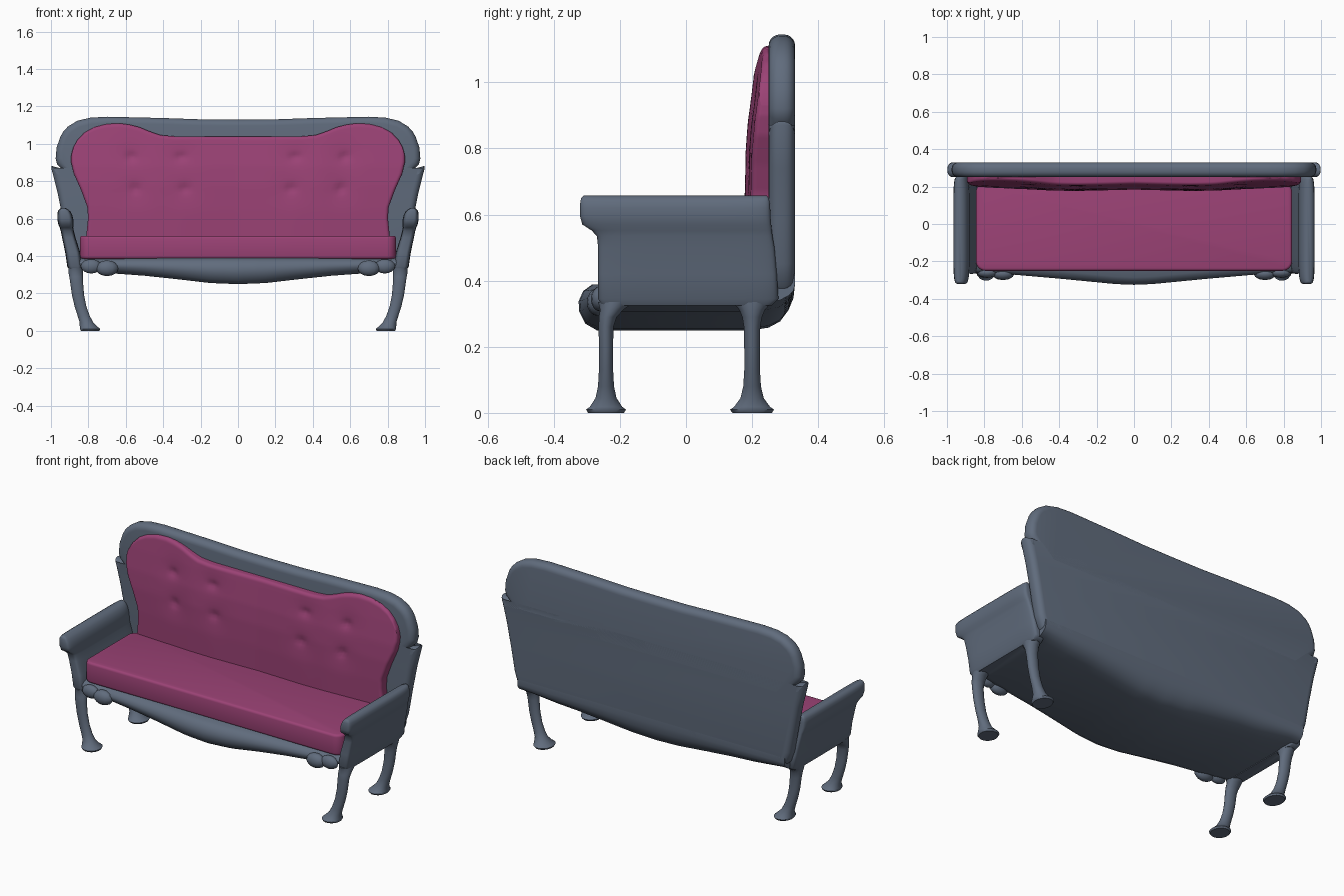
import bpy, bmesh
from math import sin, cos, pi, sqrt, exp, copysign

if "Cube" in bpy.data.objects:
    bpy.data.objects.remove(bpy.data.objects["Cube"])


def material(name, colour):
    m = bpy.data.materials.new(name)
    m.diffuse_color = colour
    m.use_nodes = True
    m.node_tree.nodes["Principled BSDF"].inputs["Base Color"].default_value = m.diffuse_color
    return m


fabric = material("plum fabric", (0.33, 0.055, 0.18, 1))
slate = material("slate frame", (0.118, 0.15, 0.205, 1))


def finish(name, bm, mat=slate, angle=40):
    bmesh.ops.recalc_face_normals(bm, faces=bm.faces)
    me = bpy.data.meshes.new(name)
    bm.to_mesh(me)
    bm.free()
    ob = bpy.data.objects.new(name, me)
    bpy.context.collection.objects.link(ob)
    me.materials.append(mat)
    bpy.ops.object.select_all(action='DESELECT')
    ob.select_set(True)
    bpy.context.view_layer.objects.active = ob
    bpy.ops.object.shade_smooth_by_angle(angle=angle * pi / 180)
    return ob


def skin(name, rings, angle=50):
    """Bridge closed rings of points and cap both ends."""
    bm = bmesh.new()
    vs = [[bm.verts.new(p) for p in r] for r in rings]
    n = len(vs[0])
    for a, b in zip(vs, vs[1:]):
        for i in range(n):
            j = (i + 1) % n
            bm.faces.new((a[i], a[j], b[j], b[i]))
    bm.faces.new(vs[0])
    bm.faces.new(vs[-1])
    return finish(name, bm, angle=angle)


def oval(cx, cy, z, rx, ry, power=2, n=16):
    """Horizontal superellipse ring."""
    pts = []
    for i in range(n):
        a = 2 * pi * (i + 0.5) / n
        c, s = cos(a), sin(a)
        pts.append((cx + rx * copysign(abs(c) ** (2 / power), c),
                    cy + ry * copysign(abs(s) ** (2 / power), s), z))
    return pts


def slab(name, pts, push, bevel, segs, mat=slate):
    """Extrude an outline and round both rims."""
    bm = bmesh.new()
    f = bm.faces.new([bm.verts.new(p) for p in pts])
    out = bmesh.ops.extrude_face_region(bm, geom=[f], use_keep_orig=True)
    bmesh.ops.translate(bm, vec=push, verts=[g for g in out['geom'] if isinstance(g, bmesh.types.BMVert)])
    top = [g for g in out['geom'] if isinstance(g, bmesh.types.BMFace)][0]
    rim = list(f.edges) + list(top.edges)
    bmesh.ops.bevel(bm, geom=rim, offset=bevel, segments=segs, profile=0.5,
                    affect='EDGES', clamp_overlap=False)
    return finish(name, bm, mat)


def lerp(table, t):
    for (a, p), (b, q) in zip(table, table[1:]):
        if t <= b:
            return p + (q - p) * max(0, (t - a) / (b - a))
    return table[-1][1]


# Back frame: waisted body with a notch below the rounded top lobe
half = [(0.86, 0.36), (0.888, 0.385), (0.91, 0.45), (0.937, 0.6), (0.965, 0.74), (0.998, 0.87),
        (0.996, 0.882), (0.945, 0.868), (0.966, 0.888), (0.975, 0.92), (0.97, 0.98), (0.949, 1.04),
        (0.933, 1.067), (0.91, 1.092), (0.86, 1.123), (0.79, 1.14), (0.70, 1.145), (0.4, 1.138), (0.2, 1.131)]
outline = half + [(0, 1.13)] + [(-x, z) for x, z in reversed(half)]
slab("back_frame", [(x, 0.25, z) for x, z in outline], (0, 0.08, 0), 0.034, 5)

# Seat base: apron that swells forward and down towards the middle
belly = [(0, 0.25), (0.15, 0.256), (0.33, 0.277), (0.5, 0.295), (0.65, 0.306), (0.75, 0.318), (0.84, 0.33)]
nose = [(0, -0.325), (0.1, -0.321), (0.4, -0.292), (0.7, -0.266), (0.88, -0.257)]
rings = []
for i in range(-30, 31):
    x = 0.878 * i / 30
    b, f = lerp(belly, abs(x)), lerp(nose, abs(x))
    h = 0.385 - b
    rings.append([(x, y, z) for y, z in (
        (-0.2, 0.392), (f + 0.04, 0.388), (f + 0.014, b + h * 0.88), (f, b + h * 0.65),
        (f + 0.002, b + h * 0.42), (f + 0.02, b + h * 0.15), (f + 0.055, b),
        (0.2, b), (0.25, b + 0.008), (0.285, b + h * 0.2), (0.31, b + h * 0.45),
        (0.325, b + h * 0.72), (0.33, 0.39), (0.33, 0.42), (0.26, 0.42), (0.24, 0.392))])
skin("seat_base", rings, 65)

# Seat cushion: rounded corners, softened rims
corners = []
for cx, cy, a0 in ((0.795, 0.17, 0), (-0.795, 0.17, 90), (-0.795, -0.2, 180), (0.795, -0.2, 270)):
    for k in range(7):
        a = (a0 + 15 * k) * pi / 180
        corners.append((cx + 0.05 * cos(a), cy + 0.05 * sin(a), 0.385))
slab("seat_cushion", corners, (0, 0, 0.123), 0.014, 3, fabric)

# Back cushion: two-lobed tufted panel
top = [(0, 1.04), (0.38, 1.04), (0.47, 1.047), (0.53, 1.065), (0.6, 1.09), (0.66, 1.103), (0.72, 1.11),
       (0.8, 1.106), (0.87, 1.09), (0.93, 1.06), (0.97, 1.02), (0.99, 0.98), (1, 0.93)]
width = [(0.4, 0.83), (0.5, 0.812), (0.6, 0.802), (0.66, 0.805), (0.75, 0.838), (0.84, 0.878), (0.9, 0.892),
         (0.95, 0.893), (1.0, 0.888), (1.11, 0.88)]
depth_z = [(0.4, 0.182), (0.65, 0.176), (0.78, 0.177), (0.88, 0.184), (1.0, 0.2), (1.11, 0.217)]
depth_x = [(0, 0.008), (0.3, 0), (0.45, 0.003), (0.9, 0.025)]
buttons = [(s * x, z) for s in (-1, 1) for x, z in ((0.57, 0.93), (0.305, 0.93), (0.55, 0.76), (0.285, 0.76))]
NX, NZ = 110, 48
bm = bmesh.new()
grid = []
for j in range(NZ + 1):
    v = sin(pi / 2 * j / NZ)
    row = []
    for i in range(NX + 1):
        u = sin(pi / 2 * (2 * i / NX - 1))
        z = 0.4 + v * (lerp(top, abs(u)) - 0.4)
        x = u * lerp(width, z)
        y = lerp(depth_z, z) + lerp(depth_x, abs(x))
        for bx, bz in buttons:
            d2 = (x - bx) ** 2 + (z - bz) ** 2
            y += 0.013 * exp(-d2 / 0.0005) + 0.007 * exp(-d2 / 0.006)
        e = min(1, min((1 - abs(u)) * 0.85, (1 - v) * 0.65) / 0.018)
        y += 0.016 * (1 - sqrt(1 - (1 - e) ** 2))
        row.append(bm.verts.new((x, min(y, 0.245), z)))
    grid.append(row)
for a, b in zip(grid, grid[1:]):
    for i in range(NX):
        bm.faces.new((a[i], a[i + 1], b[i + 1], b[i]))
edge = [e for e in bm.edges if e.is_boundary]
out = bmesh.ops.extrude_edge_only(bm, edges=edge)
for g in out['geom']:
    if isinstance(g, bmesh.types.BMVert):
        g.co.y = 0.256
finish("back_cushion", bm, fabric)

# Arms: leaning panels flaring into a forward-reaching roll (z, x, half width, front y, back y)
arm = [(0.325, 0.868, 0.034, -0.255, 0.26), (0.345, 0.873, 0.04, -0.266, 0.28), (0.42, 0.884, 0.04, -0.266, 0.275),
       (0.5, 0.905, 0.036, -0.266, 0.268), (0.535, 0.913, 0.035, -0.27, 0.262), (0.552, 0.917, 0.036, -0.286, 0.26),
       (0.57, 0.92, 0.041, -0.314, 0.258), (0.595, 0.923, 0.043, -0.321, 0.256), (0.62, 0.926, 0.04, -0.321, 0.255),
       (0.64, 0.93, 0.033, -0.32, 0.253), (0.651, 0.932, 0.023, -0.317, 0.25), (0.657, 0.934, 0.01, -0.31, 0.245)]
# Legs: bowed inwards, flaring into a wide thin foot (z, x, x radius, y radius)
leg = [(0.0, 0.79, 0.05, 0.058), (0.01, 0.791, 0.056, 0.065), (0.018, 0.796, 0.051, 0.053),
       (0.045, 0.81, 0.037, 0.034), (0.08, 0.825, 0.033, 0.026), (0.13, 0.842, 0.032, 0.023),
       (0.19, 0.855, 0.033, 0.023), (0.26, 0.863, 0.035, 0.024), (0.29, 0.866, 0.037, 0.029),
       (0.312, 0.868, 0.039, 0.038), (0.335, 0.868, 0.039, 0.058)]
for side, s in (("left", -1), ("right", 1)):
    skin(side + "_arm", [oval(s * x, (a + b) / 2, z, w, (b - a) / 2, 6, 40) for z, x, w, a, b in arm])
    for part, y, k, lean in (("front", -0.242, 0.95, 0.03), ("back", 0.2, 1.05, 0.0)):
        skin(f"{side}_{part}_leg",
             [oval(s * x, y + lean * max(0, (z - 0.28) / 0.055), z, rx, ry * k) for z, x, rx, ry in leg])
    # Carved scrolls where the apron meets the leg
    for n, (x, y, z, rx, ry, rz) in enumerate(((0.70, -0.266, 0.335, 0.06, 0.034, 0.042),
                                               (0.785, -0.26, 0.345, 0.055, 0.028, 0.038))):
        bm = bmesh.new()
        bmesh.ops.create_uvsphere(bm, u_segments=12, v_segments=8, radius=1)
        for vert in bm.verts:
            c = vert.co
            vert.co = (s * x + rx * c.x, y + ry * c.y, z + rz * c.z)
        finish(f"{side}_apron_scroll_{n + 1}", bm)
